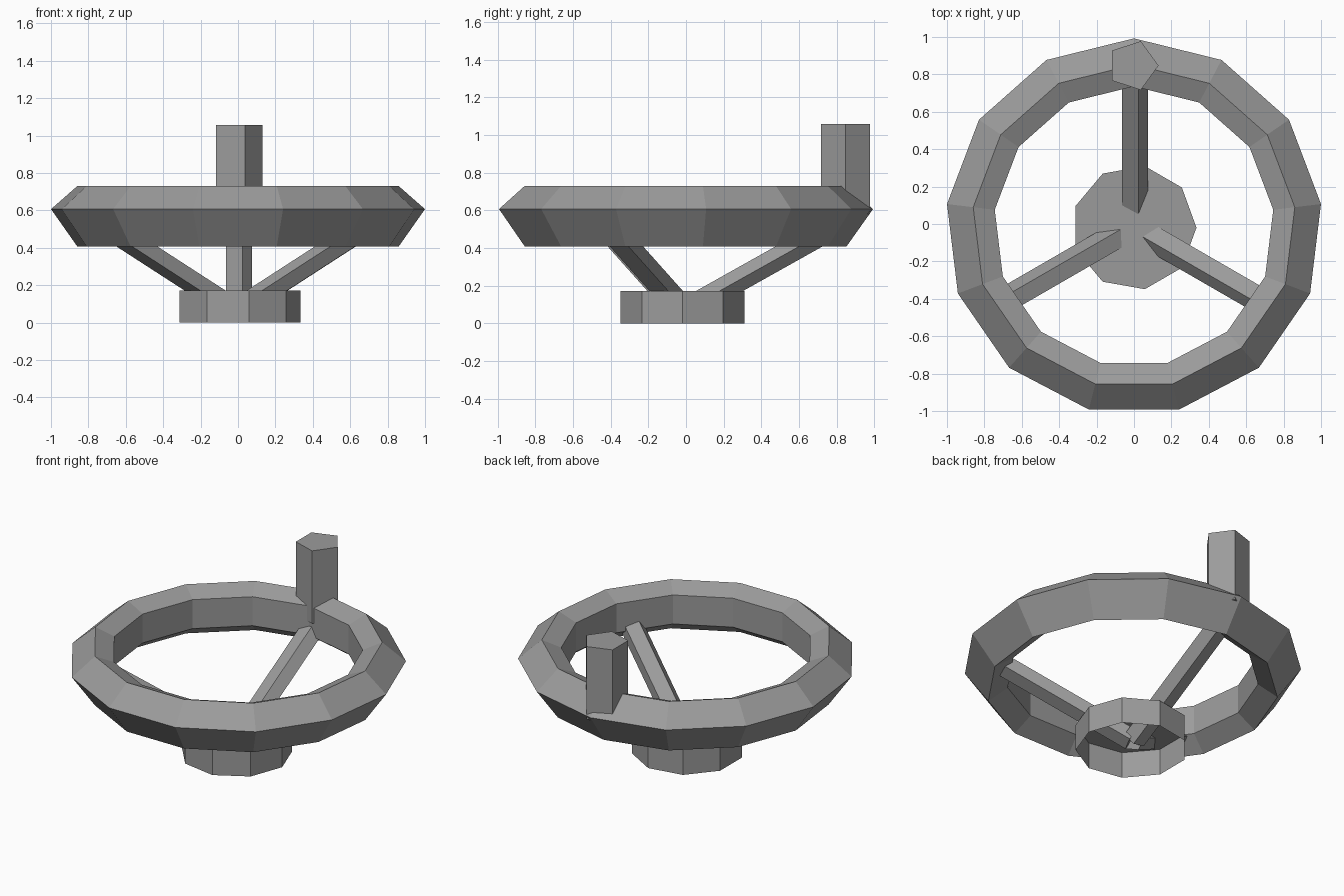
import bpy, bmesh
from math import sin, cos, pi, radians
from mathutils import Vector

if "Cube" in bpy.data.objects:
    bpy.data.objects.remove(bpy.data.objects["Cube"])

CY = -0.0145            # wheel axis
HUB_Z, RIM_R, RIM_Z = 0.085, 0.866, 0.57

grey = bpy.data.materials.new("dark_grey")
grey.diffuse_color = (0.33, 0.33, 0.33, 1)
grey.use_nodes = True
grey.node_tree.nodes["Principled BSDF"].inputs["Base Color"].default_value = grey.diffuse_color


def finish(name, bm):
    bmesh.ops.recalc_face_normals(bm, faces=bm.faces)
    me = bpy.data.meshes.new(name)
    bm.to_mesh(me)
    bm.free()
    me.materials.append(grey)
    ob = bpy.data.objects.new(name, me)
    bpy.context.collection.objects.link(ob)
    return ob


def skin(bm, a, b):
    n = len(a)
    for i in range(n):
        j = (i + 1) % n
        bm.faces.new((a[i], a[j], b[j], b[i]))


def prism(name, lower, upper, cap_lower=True):
    bm = bmesh.new()
    a = [bm.verts.new(p) for p in lower]
    b = [bm.verts.new(p) for p in upper]
    skin(bm, a, b)
    bm.faces.new(b)
    if cap_lower:
        bm.faces.new(a)
    return finish(name, bm)


def ngon(n, r, x, y, z):
    return [(x + r * cos(2 * pi * i / n), y + r * sin(2 * pi * i / n), z) for i in range(n)]


# rim: five-sided section swept round 13 segments
section = [(1.007, 0.607), (0.866, 0.73), (0.75, 0.68), (0.75, 0.49), (0.866, 0.408)]
bm = bmesh.new()
rings = []
for i in range(13):
    t = pi / 2 + 2 * pi * i / 13
    rings.append([bm.verts.new((r * cos(t), CY + r * sin(t), z)) for r, z in section])
for i in range(13):
    skin(bm, rings[i], rings[(i + 1) % 13])
finish("rim", bm)

# hub: nine-sided, open underneath
prism("hub", ngon(9, 0.334, 0, CY - 0.005, 0), ngon(9, 0.334, 0, CY - 0.005, 0.172), cap_lower=False)

# spokes: five-sided bars from hub centre to rim
bar = [(0.074, -0.018), (0.023, 0.043), (-0.064, 0.02), (-0.064, -0.056), (0.023, -0.079)]
for k, deg in enumerate((90, 210, 330)):
    t = radians(deg)
    start = Vector((0, CY, HUB_Z))
    end = Vector((RIM_R * cos(t), CY + RIM_R * sin(t), RIM_Z))
    d = (end - start).normalized()
    right = Vector((sin(t), -cos(t), 0))
    up = right.cross(d)
    prism(f"spoke_{k + 1}", [start + right * u + up * v for u, v in bar],
          [end + right * u + up * v for u, v in bar])

# crank handle: five-sided peg set into the rim
prism("crank_handle", ngon(5, 0.137, -0.006, 0.847, 0.58), ngon(5, 0.137, -0.006, 0.847, 1.058))
